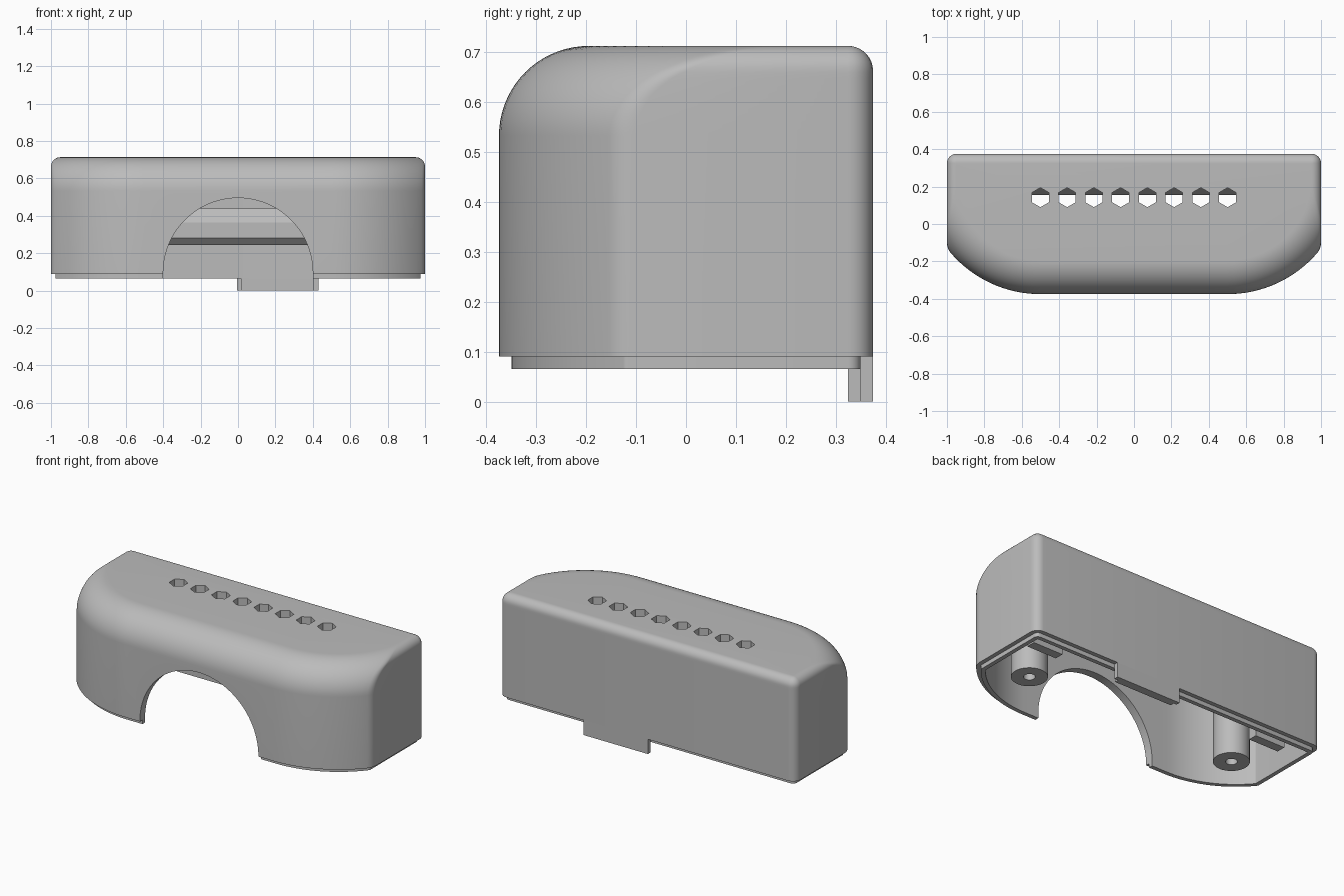
import bpy, bmesh
from math import sin, cos, pi, sqrt, asin

cube = bpy.data.objects.get("Cube")
if cube:
    bpy.data.objects.remove(cube, do_unlink=True)

TOP, RIM, LIP = 0.713, 0.09, 0.065
WALL = 0.05
BACK = 0.375
ARC_R, ARC_X = 0.633, 0.5          # front corner arcs
ARC_Y = ARC_R - BACK

grey = bpy.data.materials.new("light_grey")
grey.use_nodes = True
colour = (0.5, 0.5, 0.5, 1)
grey.diffuse_color = colour
grey.node_tree.nodes["Principled BSDF"].inputs["Base Color"].default_value = colour


def loft(name, rings):
    """Closed solid skinned through matching rings, capped at both ends."""
    bm = bmesh.new()
    loops = [[bm.verts.new(p) for p in ring] for ring in rings]
    n = len(loops[0])
    for a, b in zip(loops, loops[1:]):
        for i in range(n):
            j = (i + 1) % n
            bm.faces.new((a[i], a[j], b[j], b[i]))
    bm.faces.new(loops[0])
    bm.faces.new(loops[-1])
    bmesh.ops.recalc_face_normals(bm, faces=bm.faces)
    mesh = bpy.data.meshes.new(name)
    bm.to_mesh(mesh)
    bm.free()
    mesh.materials.append(grey)
    obj = bpy.data.objects.new(name, mesh)
    bpy.context.collection.objects.link(obj)
    return obj


def activate(obj):
    bpy.ops.object.select_all(action='DESELECT')
    obj.select_set(True)
    bpy.context.view_layer.objects.active = obj


def smooth(obj):
    activate(obj)
    bpy.ops.object.shade_smooth_by_angle(angle=pi / 6)


def cut(obj, cutter):
    activate(obj)
    mod = obj.modifiers.new("cut", 'BOOLEAN')
    mod.object, mod.solver = cutter, 'EXACT'
    bpy.ops.object.modifier_apply(modifier=mod.name)
    bpy.data.objects.remove(cutter, do_unlink=True)


def box(name, x, y, z):
    return loft(name, [[(x[0], y[0], h), (x[1], y[0], h), (x[1], y[1], h), (x[0], y[1], h)] for h in z])


def circle(cx, cy, r, z, n):
    return [(cx + r * sin(2 * pi * i / n), cy + r * cos(2 * pi * i / n), z) for i in range(n)]


def outline(z, front, side, soften=0.03):
    """Plan of the case at one height, inset by front and side amounts."""
    r, sx, by = ARC_R - front, 1 - side, BACK - side
    reach = min(1, (sx - ARC_X) / r)
    end = asin(reach)
    corner = (ARC_X + r * reach, ARC_Y - r * cos(end))
    stop = end - soften / r
    half = [(ARC_X + r * sin(stop * i / 16), ARC_Y - r * cos(stop * i / 16)) for i in range(17)]
    # softened junction of arc and flat side
    p, q = half[-1], (sx, corner[1] + soften)
    for i in range(1, 6):
        t = i / 5
        half.append(tuple((1 - t) ** 2 * p[k] + 2 * t * (1 - t) * corner[k] + t * t * q[k] for k in (0, 1)))
    # rounded back corner
    rc = max(WALL - side, 0.006)
    for i in range(7):
        a = pi / 2 * i / 6
        half.append((sx - rc + rc * cos(a), by - rc + rc * sin(a)))
    return [(x, y, z) for x, y in half] + [(-x, y, z) for x, y in reversed(half)]


def fillet(z, top, r):
    u = min(r, max(0, z - top + r))
    return r - sqrt(max(0, r * r - u * u))


# Hollow shell: inner cavity, stepped lip, then outer skin
STEPS = 18
big, small = 0.18, 0.05
ceiling, inner_r = TOP - WALL, 0.13
rings = []
for i in range(STEPS, -1, -1):
    z = ceiling - inner_r * (1 - sin(pi / 2 * i / STEPS))
    rings.append(outline(z, WALL + fillet(z, ceiling, inner_r), WALL, 0.005))
rings.append(outline(LIP, WALL, WALL, 0.005))
rings.append(outline(LIP, WALL / 2, WALL / 2, 0.005))
rings.append(outline(RIM, WALL / 2, WALL / 2, 0.005))
rings.append(outline(RIM, 0, 0))
for i in range(STEPS + 1):
    z = TOP - big * (1 - sin(pi / 2 * i / STEPS))
    rings.append(outline(z, fillet(z, TOP, big), fillet(z, TOP, small)))
shell = loft("case_shell", rings)

# Front arch opening
arch_r, arch_z = 0.4, 0.095
arch = [(-arch_r, -0.1), (arch_r, -0.1)]
arch += [(arch_r * cos(pi * i / 48), arch_z + arch_r * sin(pi * i / 48)) for i in range(49)]
cut(shell, loft("arch_cutter", [[(x, y, z) for x, z in arch] for y in (-0.6, -0.1)]))

# Row of hexagonal vents in the top
for i in range(8):
    x = (i - 3.5) * 0.143
    cut(shell, loft("vent_cutter", [circle(x, 0.142, 0.052, z, 6) for z in (0.6, 0.8)]))
smooth(shell)

# Locating tab under the back wall
box("back_tab_outer", (-0.005, 0.43), (0.35, BACK), (0, RIM))
box("back_tab_inner", (0.015, 0.405), (0.325, 0.35), (0, LIP))

# Chamfered rail along the inside of the back wall
rail = [(0.33, 0.245), (0.19, 0.245), (0.155, 0.28), (0.155, 0.365), (0.2, 0.44), (0.33, 0.44)]
loft("inner_rail", [[(x, y, z) for y, z in rail] for x in (-0.88, 0.88)])

# Screw posts and rail feet on both sides
for side, s in (("left", 1), ("right", -1)):
    post = [(0.1, 0.67), (0.1, 0.075), (0.032, 0.075), (0.032, 0.45)]
    smooth(loft(side + "_screw_post", [circle(s * 0.71, -0.03, r, z, 32) for r, z in post]))
    box(side + "_rail_foot", (s * 0.68, s * 0.88), (0.155, 0.21), (0.12, 0.3))
